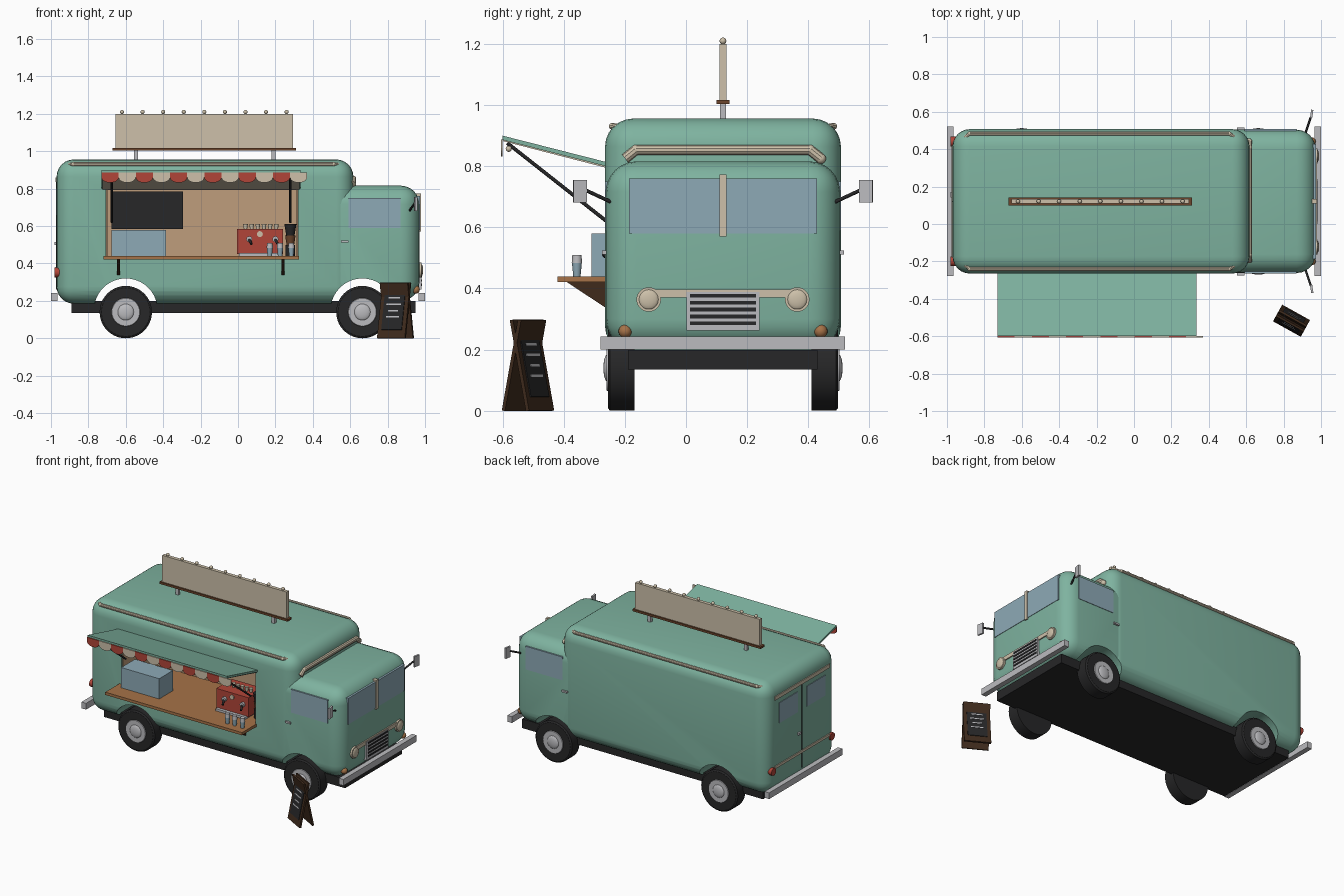
import bpy, bmesh, math
from mathutils import Matrix, Vector

old = bpy.data.objects.get("Cube")
if old:
    bpy.data.objects.remove(old, do_unlink=True)


def material(name, *rgb):
    m = bpy.data.materials.new(name)
    m.use_nodes = True
    m.diffuse_color = (*rgb, 1)
    m.node_tree.nodes["Principled BSDF"].inputs["Base Color"].default_value = (*rgb, 1)
    return m


green = material("mint green", .21, .45, .35)
cream = material("cream", .61, .53, .40)
black = material("soft black", .02, .02, .021)
chrome = material("chrome grey", .5, .5, .52)
tan = material("tan lining", .52, .34, .2)
wood = material("counter wood", .38, .17, .065)
brown = material("mid brown", .15, .06, .025)
dark = material("dark brown", .05, .024, .012)
red = material("red", .44, .06, .04)
glass = material("blue glass", .27, .4, .47)

MID = .121  # centre line of the vehicle
SIDES = (-1, 1)


def finish(name, bm, mat, smooth=False):
    bmesh.ops.recalc_face_normals(bm, faces=bm.faces)
    me = bpy.data.meshes.new(name)
    bm.to_mesh(me)
    bm.free()
    ob = bpy.data.objects.new(name, me)
    bpy.context.collection.objects.link(ob)
    if mat:
        me.materials.append(mat)
    if smooth:
        soften(ob)
    return ob


def soften(ob):
    bpy.ops.object.select_all(action='DESELECT')
    ob.select_set(True)
    bpy.context.view_layer.objects.active = ob
    bpy.ops.object.shade_smooth_by_angle(angle=math.radians(35))


def box(name, mat, xs, ys, zs, bevel=0, segments=6):
    bm = bmesh.new()
    bmesh.ops.create_cube(bm, size=1)
    for v in bm.verts:
        v.co = [r[0] if c < 0 else r[1] for c, r in zip(v.co, (xs, ys, zs))]
    if bevel:
        bmesh.ops.bevel(bm, geom=bm.edges[:], offset=bevel, segments=segments,
                        profile=.5, affect='EDGES')
    return finish(name, bm, mat, bool(bevel))


def rod(name, mat, a, b, r, r2=None, n=16):
    a, b = Vector(a), Vector(b)
    bm = bmesh.new()
    turn = (b - a).to_track_quat('Z', 'Y').to_matrix().to_4x4()
    bmesh.ops.create_cone(bm, cap_ends=True, segments=n, radius1=r,
                          radius2=r if r2 is None else r2, depth=(b - a).length,
                          matrix=Matrix.Translation((a + b) / 2) @ turn)
    return finish(name, bm, mat, True)


def ball(name, mat, at, r, squash=(1, 1, 1)):
    bm = bmesh.new()
    bmesh.ops.create_uvsphere(bm, u_segments=16, v_segments=10, radius=r,
                              matrix=Matrix.Translation(at) @ Matrix.Diagonal((*squash, 1)))
    return finish(name, bm, mat, True)


def prism(name, mat, pts, vec):
    bm = bmesh.new()
    f = bm.faces.new([bm.verts.new(p) for p in pts])
    new = bmesh.ops.extrude_face_region(bm, geom=[f])["geom"]
    bmesh.ops.translate(bm, vec=vec, verts=[v for v in new if isinstance(v, bmesh.types.BMVert)])
    return finish(name, bm, mat)


def path(name, mat, pts, r):
    for i, (a, b) in enumerate(zip(pts, pts[1:])):
        rod(f"{name}_{i}", mat, a, b, r, n=10)
        ball(f"{name}_joint_{i}", mat, b, r)


def cut(ob, cutters):
    bpy.context.view_layer.objects.active = ob
    for c in cutters:
        mod = ob.modifiers.new("cut", 'BOOLEAN')
        mod.operation = 'DIFFERENCE'
        mod.object = c
        bpy.ops.object.modifier_apply(modifier=mod.name)
    soften(ob)


# Body shell and cab, cut by wheel arches and the service opening
AXLES = (-.6, .665)
body = box("body", green, (-.97, .617), (MID - .386, MID + .386), (.185, .956), .092)
cab = box("cab", green, (.38, .97), (MID - .383, MID + .383), (.2, .816), .1)
arches = [rod("arch_cutter", None, (x, -1, .15), (x, 1, .15), .17, n=40) for x in AXLES]
opening = box("opening_cutter", None, (-.705, .32), (-.4, .1), (.43, .8))
cut(body, arches + [opening])
cut(cab, arches[1:])
for c in arches + [opening]:
    bpy.data.objects.remove(c, do_unlink=True)
box("chassis", black, (-.89, .95), (MID - .31, MID + .31), (.135, .198))

# Wheels
for x in AXLES:
    for s in SIDES:
        def at(d):
            return (x, MID + s * d, .14)
        rod("tyre", black, at(.29), at(.37), .14, n=40)
        rod("tyre_shoulder", black, at(.37), at(.377), .14, .13, n=40)
        rod("rim", chrome, at(.37), at(.381), .08, .074, n=32)
        ball("hub_cap", chrome, at(.378), .045, (1, .3, 1))

# Bumpers
for name, xs in (("rear_bumper", (-1, -.965)), ("front_bumper", (.965, 1))):
    box(name, chrome, xs, (MID - .4, MID + .4), (.2, .243))

# Roof rails and trim above the cab
for s in SIDES:
    y = MID + s * .362
    path("roof_rail", cream, [(-.91, y - s * .03, .925), (-.88, y, .931), (.51, y, .931),
                              (.55, y - s * .03, .925)], .011)
path("brow_trim", cream, [(.615, MID + d, z) for d, z in
                          ((-.32, .825), (-.285, .853), (.285, .853), (.32, .825))], .017)

# Windscreen, cab side windows, handles, mirrors
box("windscreen", glass, (.93, .973), (MID - .307, MID + .307), (.58, .76))
box("windscreen_post", cream, (.93, .979), (MID - .012, MID + .012), (.57, .773))
for s in SIDES:
    y = MID + s * .38
    box("side_window", glass, (.59, .87), sorted((y - s * .02, y + s * .006)), (.59, .75))
    box("door_handle", chrome, (.55, .59), sorted((y, y + s * .016)), (.512, .524))
    rod("mirror_arm", black, (.915, y - s * .02, .68), (.945, MID + s * .45, .722), .006)
    m = box("mirror", chrome, (-.006, .006), (-.022, .022), (-.037, .037))
    m.matrix_world = Matrix.Translation((.95, MID + s * .468, .718)) @ Matrix.Rotation(-s * .15, 4, 'Z')

# Nose: grille, headlights, indicators
box("nose_band", cream, (.96, .978), (MID - .24, MID + .24), (.37, .397))
box("grille", chrome, (.96, .982), (MID - .12, MID + .12), (.262, .388))
for i in range(5):
    z = .28 + i * .0225
    box("grille_slot", black, (.975, .985), (MID - .108, MID + .108), (z, z + .012))
for s in SIDES:
    y = MID + s * .243
    rod("headlight_ring", cream, (.95, y, .364), (.982, y, .364), .04, n=28)
    ball("headlight_lens", cream, (.98, y, .364), .033, (.3, 1, 1))
    ball("indicator", wood, (.95, MID + s * .32, .26), .022)

# Rear doors, lamps and trim
box("rear_seam", black, (-.973, -.96), (MID - .003, MID + .003), (.26, .86))
box("rear_brow", cream, (-.976, -.95), (MID - .3, MID + .3), (.835, .86))
box("rear_belt", cream, (-.976, -.96), (MID - .3, MID + .3), (.362, .38))
for s in SIDES:
    y = MID + s * .15
    box("rear_window", glass, (-.974, -.96), (y - .1, y + .1), (.66, .8))
    rod("tail_lamp", red, (-.93, MID + s * .32, .352), (-.98, MID + s * .32, .352), .026)
box("rear_handle", chrome, (-.982, -.965), (MID + .02, MID + .05), (.5, .515))

# Kitchen lining
box("back_wall", tan, (-.705, .32), (.092, .099), (.43, .8))
box("ceiling", tan, (-.705, .32), (-.255, .1), (.793, .799))
for x in (-.704, .313):
    box("side_wall", tan, (x, x + .006), (-.255, .1), (.43, .8))
box("menu_board", black, (-.675, -.295), (.083, .092), (.585, .785))

# Counter with brackets
box("counter", wood, (-.72, .325), (-.42, .098), (.421, .44))
for x in (-.648, .232):
    prism("counter_bracket", dark, [(x, -.39, .421), (x, -.26, .421), (x, -.26, .335)], (.016, 0, 0))

# Display case, coffee machine, grinder and cups
box("display_case", glass, (-.675, -.385), (-.31, -.16), (.44, .58))
box("coffee_machine", red, (-.005, .24), (-.23, -.06), (.45, .585))
box("machine_tray", chrome, (.005, .23), (-.25, -.1), (.44, .455))
rod("machine_gauge", cream, (.117, -.22, .557), (.117, -.237, .557), .016)
for x in (.06, .2):
    rod("brew_head", chrome, (x, -.22, .53), (x, -.245, .53), .016)
    rod("brew_handle", black, (x, -.24, .527), (x + .012, -.27, .505), .007)
for i in range(6):
    x = .04 + i * .033
    rod("stacked_cup", cream, (x, -.15, .585), (x, -.15, .612), .009, .013)
rod("grinder_base", black, (.28, -.18, .44), (.28, -.18, .5), .026)
rod("grinder_body", brown, (.28, -.18, .5), (.28, -.18, .55), .02, .028)
rod("grinder_hopper", black, (.28, -.18, .55), (.28, -.18, .61), .022, .032)
for x in (.17, .225, .285):
    rod("paper_cup", glass, (x, -.357, .44), (x, -.357, .483), .012, .016)
    rod("cup_lid", chrome, (x, -.357, .483), (x, -.357, .51), .017, .015)

# Raised awning with scalloped valance, struts and bulbs
prism("awning", green, [(-.73, -.262, .8), (-.73, -.262, .814), (-.73, -.6, .9), (-.73, -.6, .886)],
      (1.065, 0, 0))
prism("awning_lining", cream, [(-.725, -.265, .796), (-.725, -.265, .801), (-.725, -.598, .887),
                               (-.725, -.598, .882)], (1.055, 0, 0))
N = 12
w = 1.1 / N
for i in range(N):
    x = -.73 + (i + .5) * w
    arc = [math.pi * k / 10 for k in range(11)]
    pts = [(x + w / 2 * math.cos(a), -.606, .86 - .028 * math.sin(a)) for a in arc]
    pts += [(x - w / 2, -.606, .887), (x + w / 2, -.606, .887)]
    prism("scallop", cream if i % 2 else red, pts, (0, .006, 0))
    ball("awning_bulb", cream, (x, -.58, .857), .01)
for x in (-.675, .28):
    rod("awning_strut", black, (x, -.26, .62), (x, -.585, .876), .006)

# Roof sign
box("sign_panel", cream, (-.655, .295), (MID - .012, MID + .012), (1.01, 1.2))
box("sign_base", brown, (-.67, .31), (MID - .022, MID + .022), (1.003, 1.017))
for x in (-.545, .19):
    box("sign_post", chrome, (x - .011, x + .011), (MID - .01, MID + .01), (.95, 1.005))
for i in range(9):
    ball("sign_bulb", cream, (-.62 + i * .11, MID, 1.21), .011)

# Folding pavement board: two crossed panels with chalk strokes
place = Matrix.Translation((.842, -.517, 0)) @ Matrix.Rotation(math.radians(-29), 4, 'Z')
for half in (0, math.pi):
    lean = (place @ Matrix.Rotation(half, 4, 'Z') @ Matrix.Translation((0, -.045, 0))
            @ Matrix.Rotation(-.2, 4, 'X'))
    parts = [box("board_panel", dark, (-.085, .085), (-.006, .006), (0, .303)),
             box("board_slate", black, (-.062, .062), (-.01, 0), (.045, .24))]
    for i, wide in enumerate((.04, .03, .045, .035)):
        z = .11 + i * .035
        parts.append(box("chalk_stroke", chrome, (-wide, wide), (-.012, 0), (z, z + .008)))
    for p in parts:
        p.matrix_world = lean
